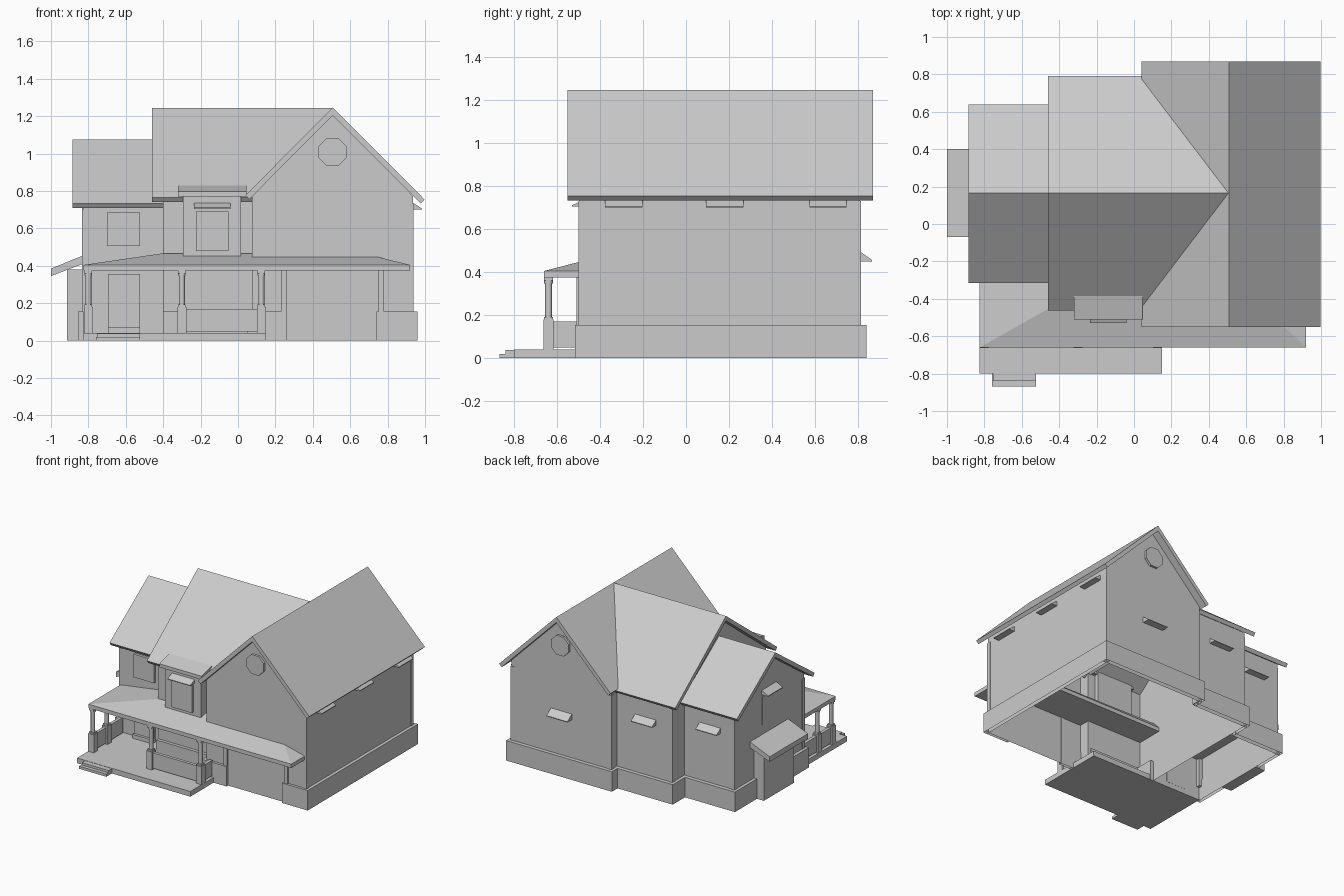
import bpy, bmesh, math
from mathutils import Vector

cube = bpy.data.objects.get("Cube")
if cube:
    bpy.data.objects.remove(cube, do_unlink=True)

GREY = (0.6, 0.6, 0.6, 1)
mat = bpy.data.materials.new("plain grey")
mat.use_nodes = True
mat.diffuse_color = GREY
mat.node_tree.nodes["Principled BSDF"].inputs["Base Color"].default_value = GREY


def finish(name, bm):
    me = bpy.data.meshes.new(name)
    bm.to_mesh(me)
    bm.free()
    me.materials.append(mat)
    ob = bpy.data.objects.new(name, me)
    bpy.context.collection.objects.link(ob)
    return ob


def prism(name, profile, axis, a, b, open_at=()):
    """Extrude (horizontal, z) points along x or y; drop faces lying on the open_at planes."""
    bm = bmesh.new()
    place = (lambda p, t: (t, p[0], p[1])) if axis == "x" else (lambda p, t: (p[0], t, p[1]))
    face = bm.faces.new([bm.verts.new(place(p, a)) for p in profile])
    ext = bmesh.ops.extrude_face_region(bm, geom=[face])
    shift = Vector(place((0, 0), b - a))
    for v in ext["geom"]:
        if isinstance(v, bmesh.types.BMVert):
            v.co += shift
    bmesh.ops.recalc_face_normals(bm, faces=bm.faces)
    for k, value in open_at:
        gone = [f for f in bm.faces if all(abs(v.co[k] - value) < 1e-4 for v in f.verts)]
        bmesh.ops.delete(bm, geom=gone, context="FACES")
    return finish(name, bm)


def box(name, x0, x1, y0, y1, z0, z1, open_at=()):
    return prism(name, [(x0, z0), (x1, z0), (x1, z1), (x0, z1)], "y", y0, y1, open_at)


def cylinder(name, x, y, z0, z1, r, sides=12):
    bm = bmesh.new()
    bmesh.ops.create_cone(bm, cap_ends=True, segments=sides, radius1=r, radius2=r, depth=z1 - z0)
    bmesh.ops.translate(bm, vec=(x, y, (z0 + z1) / 2), verts=bm.verts)
    ob = finish(name, bm)
    for p in ob.data.polygons:
        p.use_smooth = len(p.vertices) == 4


def gable_walls(name, axis, mid, lo, hi, peak, slope, a, b, open_x):
    """House body without a floor, open on its inner side."""
    prof = [(lo, 0), (hi, 0), (hi, peak - slope * (hi - mid)), (mid, peak),
            (lo, peak - slope * (mid - lo))]
    prism(name, prof, axis, a, b, [(2, 0), (0, open_x)])


def gable_roof(name, axis, mid, lo, hi, peak, slope, a, b, t=0.03):
    """Folded roof slab whose eaves are cut square to the slope."""
    n = math.hypot(1, slope)
    dx, dz = t * slope / n, t / n
    zl, zh = peak - slope * (mid - lo), peak - slope * (hi - mid)
    prof = [(lo, zl), (mid, peak), (hi, zh), (hi - dx, zh - dz),
            (mid, peak - t * n), (lo + dx, zl - dz)]
    prism(name, prof, axis, a, b)


def awning(name, axis, wall, out, z0, z1, a, b):
    """Wedge hood fixed to a wall, reaching out to a thin front edge."""
    prism(name, [(wall, z0), (out, z0), (out, z0 + 0.006), (wall, z1)], axis, a, b)


# House bodies, joined inside
gable_walls("east_wing_walls", "y", 0.505, 0.075, 0.935, 1.208, 1.01, -0.495, 0.81, 0.075)
gable_walls("middle_wing_walls", "x", 0.165, -0.41, 0.74, 1.207, 0.768, -0.40, 0.075, 0.075)
gable_walls("west_wing_walls", "x", 0.165, -0.265, 0.59, 1.037, 0.71, -0.83, -0.40, -0.40)
box("east_return_front", 0.075, 0.08, -0.495, -0.41, 0, 0.774)
box("east_return_back", 0.075, 0.08, 0.74, 0.81, 0, 0.774)
box("west_ceiling", -0.825, -0.405, -0.26, 0.585, 0.32, 0.33)

# Roofs
gable_roof("east_roof", "y", 0.507, 0.04, 0.998, 1.247, 1.005, -0.55, 0.87)
gable_roof("middle_roof", "x", 0.165, -0.463, 0.79, 1.245, 0.765, -0.46, 0.507)
gable_roof("west_roof", "x", 0.165, -0.315, 0.64, 1.075, 0.71, -0.885, -0.40)

# Thin corner boards on the outer wall corners
for name, x, y, top in [
    ("east_front", 0.923, -0.483, 0.73), ("east_back", 0.923, 0.798, 0.73),
    ("east_inner_back", 0.087, 0.798, 0.73), ("middle_back", -0.388, 0.728, 0.73),
    ("west_back", -0.818, 0.578, 0.70), ("west_front", -0.818, -0.253, 0.70),
]:
    box("corner_board_" + name, x - 0.016, x + 0.016, y - 0.016, y + 0.016, 0.1, top)

# Hollow plinth boards around the foot of the walls
for name, x0, x1, y0, y1 in [
    ("east_side", 0.93, 0.96, -0.51, 0.84), ("east_back", 0.05, 0.96, 0.805, 0.84),
    ("east_front_outer", 0.74, 0.96, -0.515, -0.49), ("east_front_inner", 0.05, 0.26, -0.515, -0.49),
    ("east_inner_front", 0.05, 0.08, -0.51, -0.41), ("east_inner_back", 0.05, 0.08, 0.74, 0.84),
    ("middle_back", -0.425, 0.06, 0.735, 0.77), ("middle_front", -0.40, 0.06, -0.435, -0.40),
    ("middle_side_back", -0.425, -0.395, 0.58, 0.77), ("middle_side_front", -0.40, -0.37, -0.43, -0.26),
    ("west_back", -0.855, -0.42, 0.585, 0.62), ("west_side", -0.855, -0.825, -0.29, 0.62),
]:
    box("plinth_" + name, x0, x1, y0, y1, 0, 0.155, [(2, 0)])

# Frame of the wide opening in the east front
for side, x in (("right", 0.23), ("left", 0.75)):
    box("opening_trim_" + side, x, x + 0.03, -0.508, -0.49, 0.155, 0.38)

# Octagonal gable vents
for side, y in (("front", -0.498), ("back", 0.813)):
    bm = bmesh.new()
    bmesh.ops.create_cone(bm, cap_ends=True, segments=8, radius1=0.081, radius2=0.081, depth=0.03)
    for v in bm.verts:
        a = math.atan2(v.co.y, v.co.x) + math.pi / 8
        v.co = (0.505 + 0.081 * math.cos(a), y + v.co.z, 1.008 + 0.081 * math.sin(a))
    bmesh.ops.recalc_face_normals(bm, faces=bm.faces)
    finish("gable_vent_" + side, bm)

# Porch floor and steps
box("porch_floor", -0.825, 0.15, -0.80, -0.265, 0, 0.04)
box("upper_step", -0.755, -0.525, -0.84, -0.80, 0, 0.038)
box("lower_step", -0.76, -0.525, -0.868, -0.80, 0, 0.02)

# Hipped porch roof, running on into the house as a ceiling
bm = bmesh.new()
eave = [(-0.825, -0.66), (0.92, -0.66), (0.92, -0.2), (-0.4, -0.2), (-0.825, -0.26)]
ridge = [(0.74, -0.49, 0.449), (0.07, -0.42, 0.467), (-0.4, -0.42, 0.467), (-0.4, -0.26, 0.467)]
for x, y in eave:
    bm.verts.new((x, y, 0.375))
    bm.verts.new((x, y, 0.405))
for p in ridge:
    bm.verts.new(p)
bmesh.ops.convex_hull(bm, input=bm.verts)
loose = [v for v in bm.verts if not v.link_faces]
bmesh.ops.delete(bm, geom=loose, context="VERTS")
bmesh.ops.recalc_face_normals(bm, faces=bm.faces)
finish("porch_roof", bm)

# Porch posts
PY = -0.639
for i, (x, y) in enumerate([(-0.80, PY), (-0.30, PY), (0.125, PY), (-0.80, -0.47)], 1):
    n = f"post_{i}_"
    box(n + "pier", x - 0.024, x + 0.024, y - 0.024, y + 0.024, 0.04, 0.18)
    box(n + "pier_cap", x - 0.02, x + 0.02, y - 0.02, y + 0.02, 0.18, 0.192)
    cylinder(n + "shaft", x, y, 0.19, 0.355, 0.016)
    cylinder(n + "collar", x, y, 0.348, 0.36, 0.02)
    box(n + "capital", x - 0.02, x + 0.02, y - 0.02, y + 0.02, 0.36, 0.376)

# Solid porch railings
box("railing_front", -0.28, 0.105, PY - 0.012, PY + 0.012, 0.05, 0.17)
box("railing_left", 0.113, 0.137, -0.62, -0.51, 0.05, 0.17)
box("railing_right", -0.812, -0.788, -0.62, -0.285, 0.05, 0.17)

# Bay over the porch
box("bay_walls", -0.295, 0.015, -0.475, -0.38, 0.452, 0.79)
prism("bay_roof", [(-0.51, 0.77), (-0.51, 0.797), (-0.385, 0.83), (-0.385, 0.77)], "x", -0.32, 0.045)
box("bay_window", -0.225, -0.05, -0.495, -0.474, 0.48, 0.69)
awning("bay_awning", "x", -0.475, -0.53, 0.705, 0.735, -0.235, -0.04)

# Front door and window of the west wing
box("front_door", -0.695, -0.525, -0.285, -0.264, 0.07, 0.355)
box("door_sill", -0.695, -0.525, -0.305, -0.264, 0.04, 0.07)
box("west_front_window", -0.70, -0.525, -0.285, -0.264, 0.505, 0.685)

# Gable window of the west wing
box("west_gable_window", -0.835, -0.829, 0.08, 0.25, 0.53, 0.75)
awning("west_gable_awning", "y", -0.83, -0.885, 0.765, 0.80, 0.075, 0.255)

# Window awnings on the east side and the back
for i, y in enumerate((-0.29, 0.18, 0.66), 1):
    awning(f"east_awning_{i}", "y", 0.935, 0.983, 0.70, 0.738, y - 0.087, y + 0.087)
for name, x, wall, z in (("east", 0.505, 0.81, 0.45), ("middle", -0.17, 0.735, 0.56),
                         ("west", -0.62, 0.585, 0.56)):
    awning(f"back_awning_{name}", "x", wall, wall + 0.055, z, z + 0.045, x - 0.09, x + 0.09)

# Side entrance with its lean-to roof
box("side_entrance", -0.915, -0.83, -0.02, 0.35, 0, 0.38)
prism("side_entrance_roof", [(-1.0, 0.345), (-1.0, 0.385), (-0.83, 0.455), (-0.83, 0.41)], "y", -0.07, 0.40)
